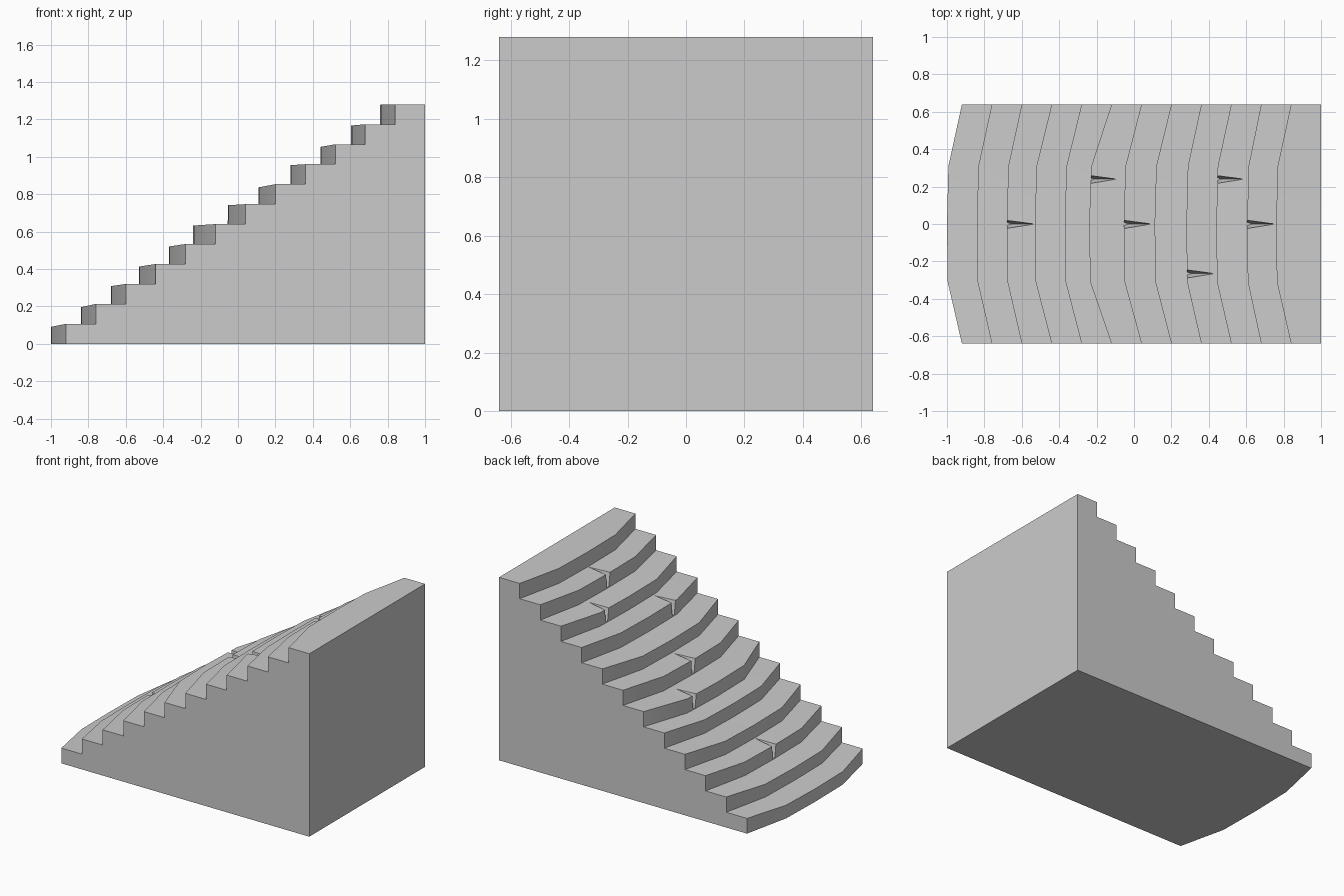
import bpy, bmesh, math

if "Cube" in bpy.data.objects:
    bpy.data.objects.remove(bpy.data.objects["Cube"])

STEPS, RUN, HALF = 12, 0.16, 0.64
RISE = 1.28 / STEPS

# Centre nosing position and wear depth of every step
nose = [-1, -0.84, -0.68, -0.53, -0.37, -0.24, -0.055, 0.11, 0.28, 0.44, 0.605, 0.76]
wear = [.016, .018, .012, .014, .013, .008, .006, .017, .005, .014, .006, .002]
# Columns across the width: y, and how far each follows the centre nosing
columns = [(-HALF, 0), (-0.31, 0.95), (0, 1), (0.31, 0.9), (HALF, 0)]


def mesh_object(name, bm):
    bmesh.ops.recalc_face_normals(bm, faces=bm.faces)
    mesh = bpy.data.meshes.new(name)
    bm.to_mesh(mesh)
    bm.free()
    obj = bpy.data.objects.new(name, mesh)
    bpy.context.collection.objects.link(obj)
    return obj


# Bowed staircase: stepped profile lofted across the columns
bm = bmesh.new()
rings = []
for y, follow in columns:
    profile = []
    for i in range(STEPS):
        side = -0.92 + RUN * i
        x = side + (nose[i] - side) * follow
        profile += [(x, i * RISE), (x, (i + 1) * RISE - wear[i] * follow)]
    profile += [(1, 1.28), (1, 0)]
    rings.append([bm.verts.new((x, y, z)) for x, z in profile])
n = len(rings[0])
for a, b in zip(rings, rings[1:]):
    for k in range(n):
        bm.faces.new((a[k], a[(k + 1) % n], b[(k + 1) % n], b[k]))
bm.faces.new(rings[0])
bm.faces.new(rings[-1])
stairs = mesh_object("staircase", bm)

# Cracks: tapered wedges, wide at the nosing and pointed at the next riser
bm = bmesh.new()
for i, y in [(2, 0), (5, 0.24), (6, 0), (8, -0.265), (9, 0.24), (10, 0)]:
    f, low, top = nose[i], i * RISE + 0.003, (i + 1) * RISE
    points = [(f - 0.02, y + 0.024, top + 0.01), (f - 0.02, y - 0.03, top + 0.01),
              (f - 0.02, y + 0.014, low), (f - 0.02, y - 0.014, low),
              (f + 0.03, y, low), (f + 0.15, y, top + 0.003)]
    verts = [bm.verts.new(p) for p in points]
    bmesh.ops.convex_hull(bm, input=verts)
cutter = mesh_object("crack_cutter", bm)
cutter.hide_render = True

# Cut the cracks and smooth the worn treads
cut = stairs.modifiers.new("cracks", 'BOOLEAN')
cut.operation = 'DIFFERENCE'
cut.solver = 'EXACT'
cut.object = cutter
bpy.context.view_layer.objects.active = stairs
bpy.ops.object.select_all(action='DESELECT')
stairs.select_set(True)
bpy.ops.object.modifier_apply(modifier=cut.name)
bpy.data.objects.remove(cutter)
bpy.ops.object.shade_smooth_by_angle(angle=math.radians(30))
